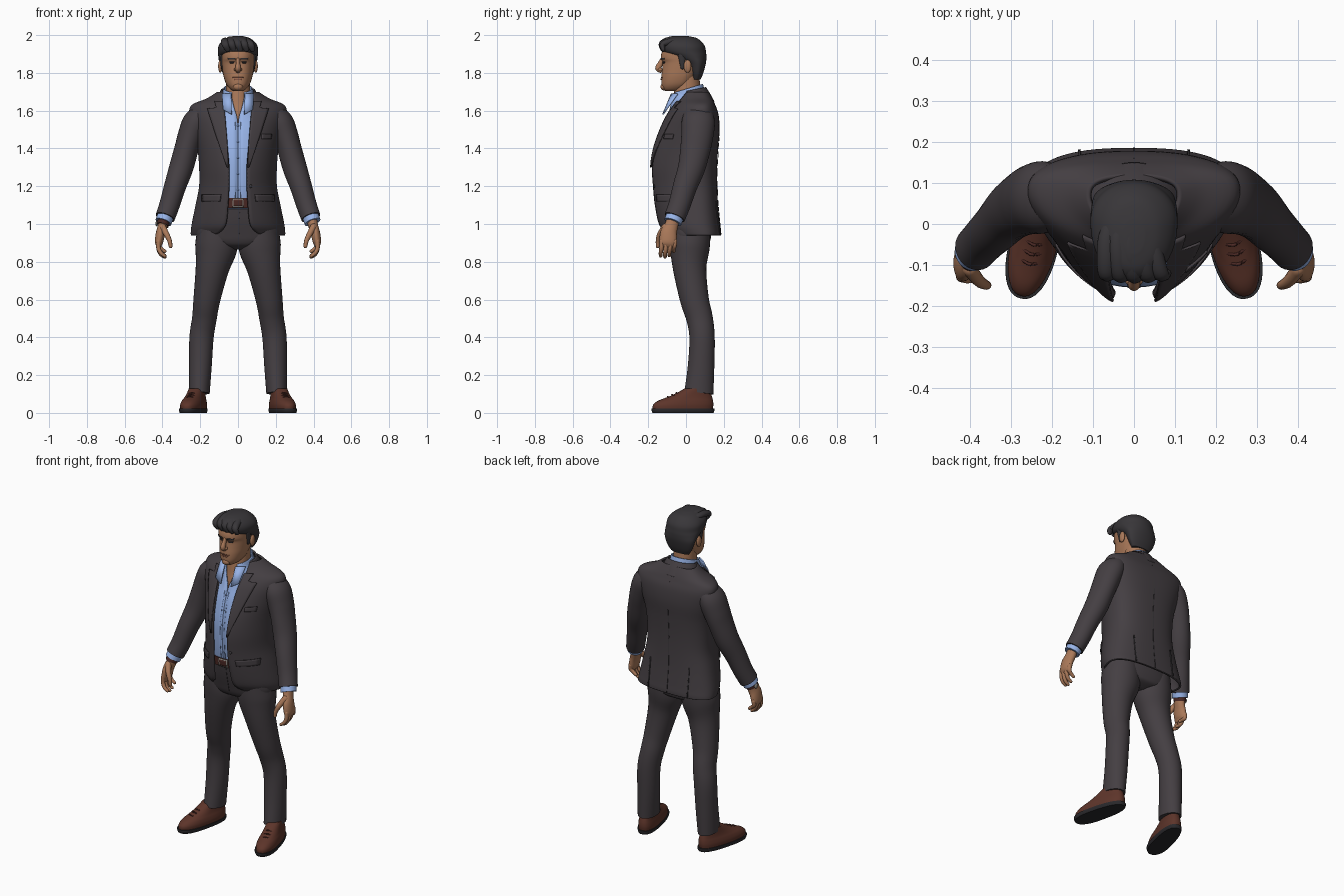
import bpy, bmesh, math
from mathutils import Vector, Matrix

cube = bpy.data.objects.get("Cube")
if cube:
    bpy.data.objects.remove(cube, do_unlink=True)

SIDES = ((1, "left_"), (-1, "right_"))


def material(name, *rgb):
    m = bpy.data.materials.new(name)
    m.use_nodes = True
    m.diffuse_color = (*rgb, 1)
    m.node_tree.nodes["Principled BSDF"].inputs["Base Color"].default_value = (*rgb, 1)
    return m


suit = material("charcoal suit", .058, .049, .055)
dark = material("dark hair", .04, .037, .041)
skin = material("tan skin", .40, .19, .10)
lip = material("lip", .26, .10, .06)
blue = material("light blue shirt", .33, .48, .85)
seam = material("shirt seam", .22, .34, .62)
leather = material("brown leather", .11, .035, .023)
strap = material("belt brown", .07, .022, .018)
rubber = material("black sole", .022, .021, .024)
metal = material("grey metal", .3, .28, .25)


def finish(name, bm, mat, thick=0, offset=-1):
    me = bpy.data.meshes.new(name)
    bm.to_mesh(me)
    bm.free()
    me.materials.append(mat)
    me.shade_smooth()
    me.set_sharp_from_angle(angle=math.radians(50))
    ob = bpy.data.objects.new(name, me)
    bpy.context.collection.objects.link(ob)
    if thick:
        mod = ob.modifiers.new("Thickness", "SOLIDIFY")
        mod.thickness, mod.offset = thick, offset
    return ob


def spline(keys, steps=5):
    """Smooth curve through key tuples."""
    pad = [keys[0], *keys, keys[-1]]
    out = []
    for a, b, c, d in zip(pad, pad[1:], pad[2:], pad[3:]):
        for i in range(steps):
            t = i / steps
            out.append(tuple(q + .5 * t * (r - p + t * (2 * p - 5 * q + 4 * r - s + t * (3 * (q - r) + s - p)))
                             for p, q, r, s in zip(a, b, c, d)))
    return out + [keys[-1]]


def skin_rings(rings, closed=True, cap=True):
    bm = bmesh.new()
    rows = [[bm.verts.new(p) for p in ring] for ring in rings]
    n = len(rows[0])
    for a, b in zip(rows, rows[1:]):
        for j in range(n if closed else n - 1):
            k = (j + 1) % n
            bm.faces.new((a[j], a[k], b[k], b[j]))
    if cap:
        bm.faces.new(rows[0])
        bm.faces.new(rows[-1])
        bmesh.ops.recalc_face_normals(bm, faces=bm.faces)
    return bm


def shell(name, keys, mat, front=2, back=2, mid=.5, tilt=0, thick=.008, n=48):
    """Stack of oval rings, keys (z, half width, front y, back y, front gap)."""
    dense = spline([(*k, 0)[:5] for k in keys])
    closed = not any(k[4] for k in dense)
    rings = []
    for z, w, yf, yb, gap in dense:
        yc = yf + mid * (yb - yf)
        start = math.asin(min(1, max(0, gap) / w) ** (front / 2))
        ring = []
        for j in range(n):
            t = start + (2 * math.pi - 2 * start) * j / (n if closed else n - 1)
            s, c = math.sin(t), math.cos(t)
            e = 2 / (front if c > 0 else back)
            x = math.copysign(w * abs(s) ** e, s)
            y = yc - (yc - yf) * c ** e if c > 0 else yc + (yb - yc) * (-c) ** e
            ring.append((x, y, z + tilt * (y - yb)))
        rings.append(ring)
    ob = finish(name, skin_rings(rings, closed, closed), mat, 0 if closed else thick)
    return ob, (dense, front, back, mid)


def surface_y(surf, x, z, rear):
    dense, front, back, mid = surf
    for a, b in zip(dense, dense[1:]):
        if a[0] <= z <= b[0]:
            break
    f = (z - a[0]) / (b[0] - a[0])
    _, w, yf, yb, _ = [p + f * (q - p) for p, q in zip(a, b)]
    yc, e = yf + mid * (yb - yf), back if rear else front
    depth = max(0, 1 - min(1, abs(x) / w) ** e) ** (1 / e)
    return yc + depth * ((yb if rear else yf) - yc)


def patch(name, surf, rows, mat, side=1, off=.004, rear=False, thick=.006):
    """Thin plate lying on a shell, rows (z, x start, x end)."""
    dense = []
    for a, b in zip(rows, rows[1:]):
        dense += [[p + (q - p) * i / 4 for p, q in zip(a, b)] for i in range(4)]
    grid = []
    for z, x0, x1 in dense + [rows[-1]]:
        xs = [x0 + (x1 - x0) * i / 6 for i in range(7)]
        grid.append([(side * x, surface_y(surf, x, z, rear) + (off if rear else -off), z) for x in xs])
    return finish(name, skin_rings(grid, False, False), mat, thick, 0)


def tube(name, keys, mat, side=1, rounded=False, n=24):
    """Oval tube along a path, keys (x, y, z, side radius, depth radius)."""
    dense = spline(keys)
    pts = [Vector(k[:3]) for k in dense]
    sections = []
    for i, k in enumerate(dense):
        t = (pts[min(i + 1, len(pts) - 1)] - pts[max(i - 1, 0)]).normalized()
        sections.append((pts[i], t, k[3], k[4]))
    if rounded:
        for end, sign in ((0, -1), (-1, 1)):
            p, t, a, b = sections[end]
            for k in (.5, .86, .99):
                r = math.sqrt(1 - k * k)
                extra = (p + sign * k * min(a, b) * t, t, a * r, b * r)
                sections.insert(0 if end == 0 else len(sections), extra)
    rings = []
    for p, t, a, b in sections:
        ref = Vector((0, 1, 0)) if abs(t.x) > .9 else Vector((1, 0, 0))
        u = (ref - ref.dot(t) * t).normalized()
        v = t.cross(u)
        ring = [p + a * math.cos(q) * u + b * math.sin(q) * v for q in (2 * math.pi * j / n for j in range(n))]
        rings.append([(side * x, y, z) for x, y, z in ring])
    return finish(name, skin_rings(rings), mat)


def ball(name, loc, size, mat):
    bm = bmesh.new()
    bmesh.ops.create_uvsphere(bm, u_segments=20, v_segments=12, radius=1,
                              matrix=Matrix.Translation(loc) @ Matrix.Diagonal((*size, 1)))
    return finish(name, bm, mat)


# Jacket with open front, lapels, pockets and vents
_, coat = shell("jacket", [
    (.94, .25, -.11, .185, .13), (.96, .25, -.13, .185, .09), (1, .245, -.155, .18, .065),
    (1.1, .225, -.175, .17, .055), (1.2, .206, -.185, .165, .05), (1.3, .206, -.19, .165, .05),
    (1.4, .215, -.175, .17, .058), (1.5, .238, -.14, .178, .065), (1.58, .258, -.1, .172, .07),
    (1.63, .245, -.065, .155, .076), (1.665, .165, -.045, .14, .08), (1.7, .11, -.03, .12, .08)],
    suit, front=1.8, back=2.6, mid=.65, thick=.012, n=64)
shell("jacket_collar", [(1.65, .13, -.065, .15, .092), (1.69, .108, -.045, .128, .085),
                        (1.725, .09, -.03, .106, .076)], suit, tilt=.2, thick=.01)
for s, side in SIDES:
    patch(side + "lapel", coat, [(1.3, .05, .058), (1.45, .058, .11), (1.57, .068, .15), (1.61, .072, .162),
                                 (1.615, .073, .115), (1.65, .078, .125)], suit, s, .008)
    patch(side + "pocket_flap", coat, [(1.118, .095, .19), (1.155, .09, .19)], suit, s)
    patch(side + "back_vent", coat, [(.945, .13, .136), (1.12, .13, .134)], dark, s, .002, True)
patch("breast_pocket", coat, [(1.45, .125, .175), (1.475, .125, .178)], suit)
patch("back_seam", coat, [(.945, -.001, .001), (1.62, -.001, .001)], dark, 1, .001, True, .002)
ball("jacket_button", (.066, surface_y(coat, .066, 1.2, False), 1.2), (.009, .005, .009), dark)

# Shirt with open collar
_, shirt_surface = shell("shirt", [
    (1.08, .165, -.132, .14), (1.2, .18, -.15, .14), (1.35, .18, -.153, .14), (1.48, .19, -.128, .14),
    (1.56, .16, -.1, .13, .004), (1.62, .12, -.085, .12, .022), (1.67, .09, -.078, .11, .035),
    (1.7, .078, -.068, .095, .04)], blue, front=2.2, mid=.6)
for x in (-.014, .014):
    patch("placket_seam", shirt_surface, [(1.13, x - .0015, x + .0015), (1.54, x - .001, x + .001)], seam, 1, .001, False, .003)
for i in range(5):
    z = 1.18 + .085 * i
    ball("shirt_button", (0, surface_y(shirt_surface, 0, z, False) - .002, z), (.005, .003, .005), seam)
shell("shirt_collar", [(1.675, .088, -.082, .104, .04), (1.71, .082, -.075, .098, .037),
                       (1.742, .077, -.066, .09, .033)], blue, tilt=.3, thick=.006)
for s, side in SIDES:
    inner, outer = ((.036, -.076, 1.69), (.034, -.122, 1.58)), ((.084, -.045, 1.69), (.078, -.105, 1.605))
    wing = [[(s * x, y, z) for x, y, z in edge] for edge in (inner, outer)]
    finish(side + "collar_wing", skin_rings(wing, False, False), blue, .008, 0)

# Sleeves, cuffs and hands
for s, side in SIDES:
    tube(side + "sleeve", [
        (.19, .065, 1.59, .05, .075), (.222, .065, 1.54, .07, .088), (.25, .06, 1.47, .068, .085),
        (.272, .05, 1.4, .064, .08), (.3, .03, 1.3, .064, .072), (.333, -.005, 1.2, .058, .064),
        (.363, -.035, 1.1, .054, .058), (.386, -.06, 1.035, .052, .056)], suit, s, n=32)
    tube(side + "shirt_cuff", [(.38, -.055, 1.05, .044, .047), (.395, -.07, 1.01, .044, .047)], blue, s)
    tube(side + "palm", [
        (.39, -.066, 1.03, .028, .034), (.398, -.078, .99, .026, .036), (.41, -.092, .95, .025, .044),
        (.418, -.095, .905, .022, .045), (.418, -.097, .885, .014, .04)], skin, s, True)
    for i, finger in enumerate(("index", "middle", "ring", "little")):
        y, drop = -.13 + .023 * i, (.006, 0, .008, .03)[i]
        tube(side + finger + "_finger", [
            (.42, y + .002, .91, .0125, .0125), (.421, y, .87 + drop / 2, .0115, .0115),
            (.408, y - .004, .84 + drop, .0105, .0105), (.388, y - .004, .825 + drop, .009, .009)], skin, s, True, 12)
    tube(side + "thumb", [(.4, -.11, .985, .018, .018), (.378, -.138, .945, .015, .015),
                          (.362, -.148, .91, .012, .012), (.357, -.149, .882, .01, .01)], skin, s, True, 12)
tube("watch_strap", [(.393, -.07, 1.014, .033, .039), (.399, -.078, .992, .032, .039)], strap, -1)
ball("watch_face", (-.43, -.07, 1.002), (.007, .016, .015), metal)

# Trousers and belt
_, trouser_surface = shell("trouser_seat", [
    (.865, .05, -.03, .07), (.885, .15, -.07, .115), (.91, .205, -.088, .128), (.95, .222, -.1, .135),
    (1.02, .205, -.118, .14), (1.1, .17, -.132, .135)], suit, front=2.3, back=2.3)
patch("fly_seam", trouser_surface, [(.92, .004, .006), (1.09, .008, .01)], dark, 1, .001, False, .002)
_, belt_surface = shell("belt", [(1.086, .178, -.143, .14), (1.138, .176, -.146, .14)], strap, front=2.3)
patch("buckle", belt_surface, [(1.088, -.03, .03), (1.136, -.03, .03)], metal, 1, .002, False, .004)
patch("buckle_center", belt_surface, [(1.095, -.023, .023), (1.129, -.023, .023)], strap, 1, .004, False, .004)
for s, side in SIDES:
    tube(side + "trouser_leg", [
        (.115, .02, .98, .1, .108), (.115, .02, .88, .112, .106), (.137, .02, .76, .088, .088),
        (.165, .045, .6, .071, .076), (.178, .072, .5, .065, .07), (.193, .085, .4, .064, .067),
        (.199, .08, .25, .06, .07), (.205, .068, .105, .055, .077)], suit, s, n=32)

    # Shoes
    soles, _ = shell(side + "sole", [(0, .056, -.166, .164), (.012, .06, -.171, .168), (.022, .06, -.171, .168)],
                     rubber, front=2.3, back=2.6, mid=.4)
    upper, _ = shell(side + "shoe", [
        (.02, .056, -.165, .16), (.042, .057, -.163, .163), (.062, .053, -.14, .162), (.08, .047, -.095, .158),
        (.1, .043, -.045, .152), (.13, .04, .01, .147)], leather, front=2.2, back=2.5, mid=.45)
    parts = [soles, upper]
    for i in range(3):
        y, z = -.085 + .024 * i, .084 + .01 * i
        parts.append(tube(side + "lace", [(-.022, y + .008, z - .006, .004, .004), (0, y, z + .003, .004, .004),
                                          (.022, y + .008, z - .006, .004, .004)], strap, 1, True, 8))
    for part in parts:
        part.location = (s * .235, -.015, 0)
        part.rotation_euler.z = s * math.radians(14)

# Neck and head
shell("neck", [(1.5, .1, -.08, .1), (1.58, .09, -.082, .1), (1.64, .07, -.072, .085),
               (1.7, .064, -.064, .078), (1.79, .064, -.05, .07)], skin)
_, face = shell("head", [
    (1.703, .022, -.108, -.04), (1.715, .042, -.122, -.01), (1.74, .062, -.13, .03), (1.78, .076, -.13, .06),
    (1.82, .083, -.126, .085), (1.855, .087, -.124, .095), (1.878, .088, -.133, .098), (1.91, .088, -.128, .098),
    (1.94, .078, -.11, .08), (1.965, .045, -.07, .04)], skin, front=2.3, mid=.6)
tube("nose", [(0, -.122, 1.875, .01, .012), (0, -.135, 1.85, .011, .014), (0, -.147, 1.825, .015, .016),
              (0, -.135, 1.812, .014, .012)], skin, 1, True)
ball("chin", (0, -.117, 1.727), (.026, .018, .02), skin)
patch("mouth", face, [(1.772, -.026, .026), (1.777, -.029, .029)], lip, 1, .001, False, .003)
patch("lower_lip", face, [(1.762, -.016, .016), (1.77, -.022, .022)], lip, 1, .002, False, .004)
for s, side in SIDES:
    patch(side + "eye", face, [(1.851, .024, .042), (1.859, .02, .046)], dark, s, .001, False, .003)
    patch(side + "eyebrow", face, [(1.871, .014, .05), (1.88, .016, .054)], dark, s, .002, False, .005)
    ball(side + "nostril", (s * .013, -.136, 1.818), (.009, .012, .009), skin)
    ball(side + "ear", (s * .094, .008, 1.835), (.011, .02, .034), skin)
    tube(side + "sideburn", [(.086, -.022, 1.9, .012, .022), (.084, -.018, 1.825, .006, .01)], dark, s, True)

# Hair cap with swept locks
shell("hair", [
    (1.765, .06, .03, .077), (1.8, .082, .02, .092), (1.85, .098, -.005, .105), (1.885, .104, -.07, .108),
    (1.91, .106, -.122, .106), (1.94, .104, -.136, .1), (1.965, .088, -.132, .082), (1.985, .06, -.11, .055),
    (1.995, .025, -.07, .01)], dark, front=2.2, mid=.6)
for i in range(5):
    x = -.066 + .033 * i
    lift = .012 * math.cos(x * 20)
    tube("hair_lock", [
        (x + .012, -.118 - lift / 2, 1.922, .014, .01), (x, -.122 - lift / 2, 1.948 + lift / 2, .02, .016),
        (x * .9 - .008, -.085, 1.962 + lift, .023, .018), (x * .8 - .012, -.03, 1.967 + lift, .021, .016),
        (x * .7, .035, 1.958 + lift, .012, .012)], dark, 1, True, 16)
